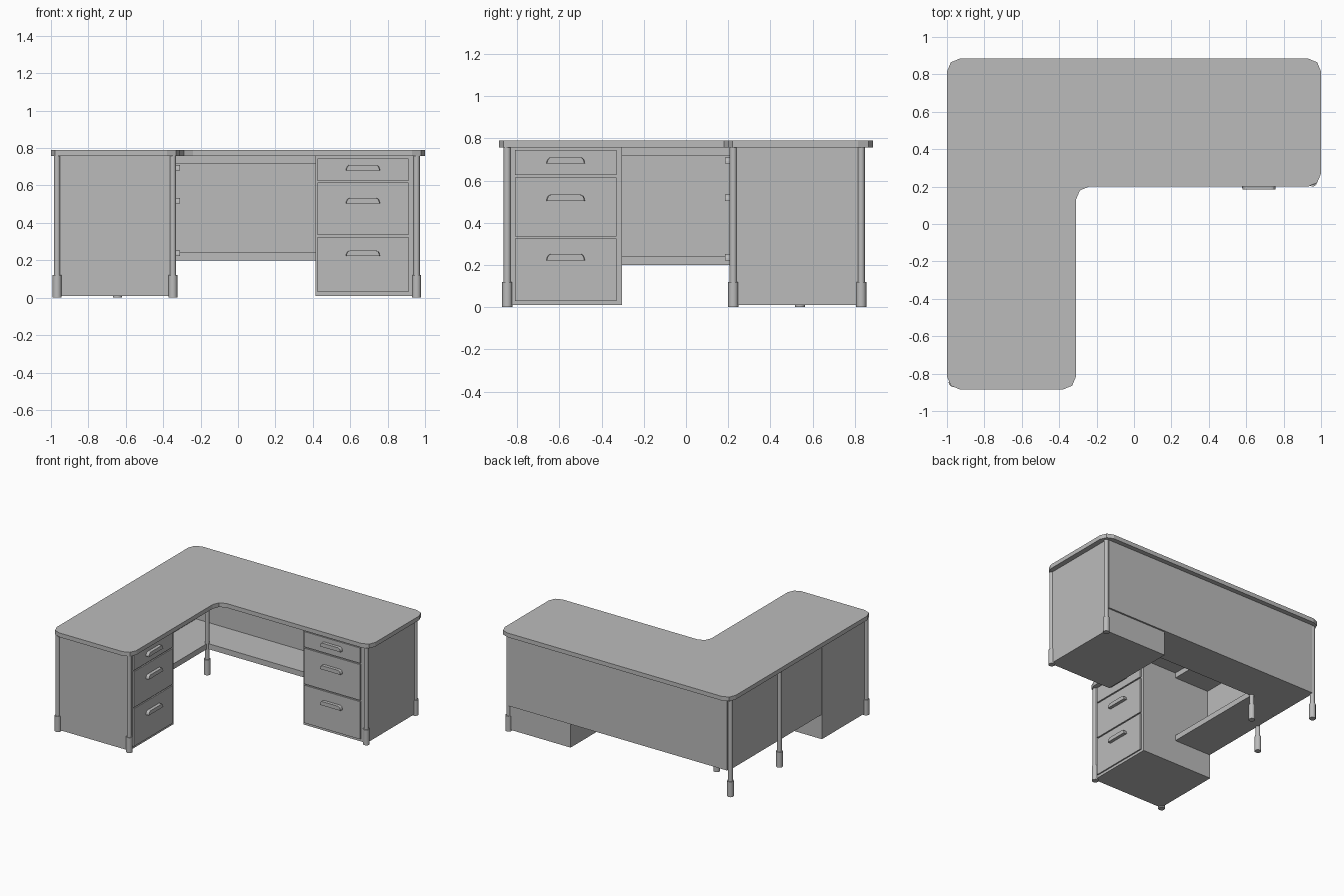
import bpy
import bmesh
from mathutils import Matrix
from math import radians, pi, sin, cos

cube = bpy.data.objects.get("Cube")
if cube:
    bpy.data.objects.remove(cube, do_unlink=True)

GREY = (0.5, 0.5, 0.5, 1)
grey = bpy.data.materials.new("plain grey")
grey.use_nodes = True
grey.diffuse_color = GREY
grey.node_tree.nodes["Principled BSDF"].inputs["Base Color"].default_value = GREY


def finish(bm, name):
    bmesh.ops.recalc_face_normals(bm, faces=bm.faces)
    mesh = bpy.data.meshes.new(name)
    bm.to_mesh(mesh)
    bm.free()
    mesh.materials.append(grey)
    obj = bpy.data.objects.new(name, mesh)
    bpy.context.collection.objects.link(obj)
    return obj


def box(name, x, y, z):
    """Box from three (low, high) ranges."""
    bm = bmesh.new()
    bmesh.ops.create_cube(bm, size=1)
    for v in bm.verts:
        v.co = [r[0] + (c + 0.5) * (r[1] - r[0]) for c, r in zip(v.co, (x, y, z))]
    return finish(bm, name)


def prism(name, outline, z, radius=0):
    """Upright extrusion of a flat outline, with optional rounded corners."""
    bm = bmesh.new()
    face = bm.faces.new([bm.verts.new((px, py, z[0])) for px, py in outline])
    top = bmesh.ops.extrude_face_region(bm, geom=[face])["geom"]
    bmesh.ops.translate(bm, vec=(0, 0, z[1] - z[0]),
                        verts=[g for g in top if isinstance(g, bmesh.types.BMVert)])
    if radius:
        upright = [e for e in bm.edges if abs(e.verts[0].co.z - e.verts[1].co.z) > 0.001]
        bmesh.ops.bevel(bm, geom=upright, offset=radius, segments=2,
                        profile=0.5, affect="EDGES")
    return finish(bm, name)


def leg(name, x, y):
    """Slim post standing in a thicker foot sleeve."""
    bm = bmesh.new()
    for r, low, high in ((0.017, 0.11, 0.757), (0.024, 0, 0.12)):
        bmesh.ops.create_cone(bm, cap_ends=True, segments=12, radius1=r, radius2=r,
                              depth=high - low,
                              matrix=Matrix.Translation((x, y, (low + high) / 2)))
    obj = finish(bm, name)
    bpy.ops.object.select_all(action="DESELECT")
    obj.select_set(True)
    bpy.context.view_layer.objects.active = obj
    bpy.ops.object.shade_smooth_by_angle(angle=radians(40))


def drawer(name, place, centre, width, low, high, handle_z):
    """Front panel and bowed pull, made facing -y, then moved by place."""
    panel = box(name + "_front", (centre - width / 2, centre + width / 2),
                (-0.01, 0.01), (low, high))
    bm = bmesh.new()
    half, height, r = 0.092, 0.03, 0.022
    arc = [(half - r + r * cos(a), r * sin(a) * height / r)
           for a in (i * pi / 8 for i in range(5))]
    outline = arc + [(-u, w) for u, w in reversed(arc)]
    base = bm.faces.new([bm.verts.new((centre + u, 0, handle_z + w)) for u, w in outline])
    ext = bmesh.ops.extrude_face_region(bm, geom=[base])["geom"]
    outer = [g for g in ext if isinstance(g, bmesh.types.BMVert)]
    bmesh.ops.translate(bm, vec=(0, -0.035, 0), verts=outer)
    for v in outer:
        v.co.x = centre + (v.co.x - centre) * 0.96
    pull = finish(bm, name + "_handle")
    for obj in (panel, pull):
        obj.data.transform(place)


# L-shaped worktop
prism("worktop", [(-1, -0.885), (-0.31, -0.885), (-0.31, 0.2), (1, 0.2),
                  (1, 0.885), (-1, 0.885)], (0.757, 0.79), 0.07)

# Drawer pedestals
box("right_pedestal", (0.415, 0.96), (0.22, 0.835), (0.01, 0.757))
box("left_pedestal", (-0.965, -0.345), (-0.85, -0.303), (0.01, 0.757))

# Drawers, the same stack on each pedestal
right_place = Matrix.Translation((0, 0.22, 0))
left_place = Matrix.Translation((-0.345, 0, 0)) @ Matrix.Rotation(radians(90), 4, "Z")
stack = (("bottom", 0.03, 0.325, 0.222), ("middle", 0.335, 0.615, 0.503),
         ("top", 0.625, 0.745, 0.68))
for label, low, high, pull_z in stack:
    drawer("right_" + label + "_drawer", right_place, 0.668, 0.485, low, high, pull_z)
    drawer("left_" + label + "_drawer", left_place, -0.57, 0.48, low, high, pull_z)

# Privacy panels along the outer edges
box("back_panel", (-0.95, 0.945), (0.825, 0.848), (0.2, 0.757))
box("side_panel", (-0.96, -0.94), (-0.303, 0.83), (0.2, 0.757))

# Corner shelf below and its matching slab under the worktop
shelf = [(-0.958, -0.303), (-0.64, -0.303), (-0.64, 0.535), (0.415, 0.535),
         (0.415, 0.83), (-0.958, 0.83)]
prism("lower_shelf", shelf, (0.2, 0.243))
prism("upper_slab", shelf, (0.717, 0.757))

# Legs
legs = {"left_front_outer": (-0.967, -0.847), "left_front_inner": (-0.348, -0.847),
        "left_middle": (-0.967, 0.224), "corner": (-0.967, 0.83),
        "centre": (-0.645, 0.54), "right_front": (0.955, 0.224),
        "right_back": (0.955, 0.83)}
for label, (x, y) in legs.items():
    leg(label + "_leg", x, y)
